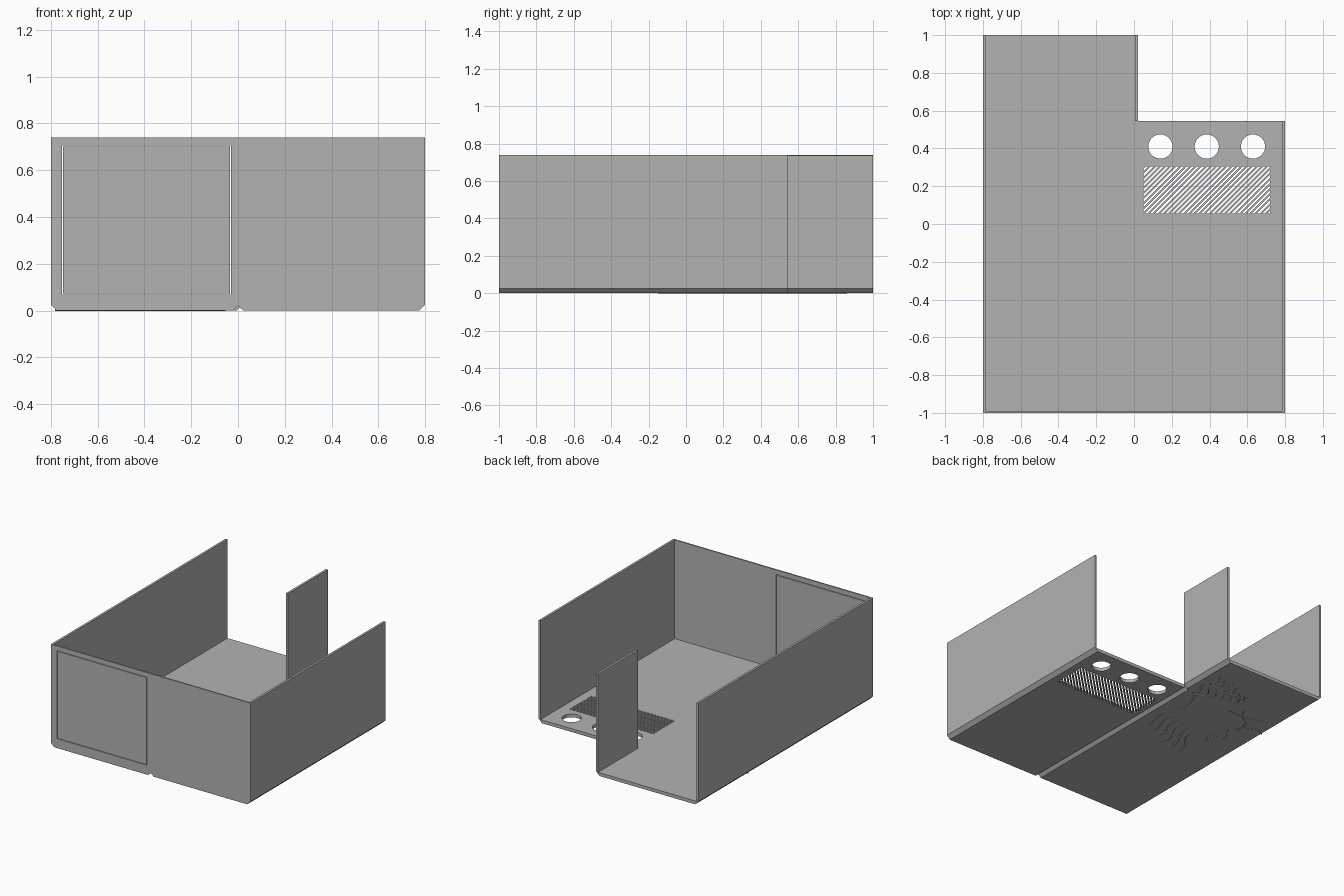
import bpy, bmesh, math
from mathutils import Vector

if "Cube" in bpy.data.objects:
    bpy.data.objects.remove(bpy.data.objects["Cube"])

TOP, WALL, FLOOR, CH = 0.74, 0.016, 0.024, 0.026
STEP = 0.545          # y where the case narrows

grey = bpy.data.materials.new("sheet grey")
grey.use_nodes = True
grey.diffuse_color = (0.45, 0.45, 0.45, 1)
grey.node_tree.nodes["Principled BSDF"].inputs["Base Color"].default_value = (0.45, 0.45, 0.45, 1)


def finish(name, bm):
    bmesh.ops.recalc_face_normals(bm, faces=bm.faces)
    me = bpy.data.meshes.new(name)
    bm.to_mesh(me)
    bm.free()
    me.materials.append(grey)
    ob = bpy.data.objects.new(name, me)
    bpy.context.collection.objects.link(ob)
    return ob


def prism(name, points, axis, a, b):
    """Extrude a 2D outline from a to b along y (xz outline) or z (xy outline)."""
    bm = bmesh.new()
    place = (lambda p: (p[0], a, p[1])) if axis == "y" else (lambda p: (p[0], p[1], a))
    face = bm.faces.new([bm.verts.new(place(p)) for p in points])
    out = bmesh.ops.extrude_face_region(bm, geom=[face])
    move = Vector((0, b - a, 0)) if axis == "y" else Vector((0, 0, b - a))
    bmesh.ops.translate(bm, vec=move, verts=[v for v in out["geom"] if isinstance(v, bmesh.types.BMVert)])
    return finish(name, bm)


def rect(x0, x1, y0, y1):
    return [(x0, y0), (x1, y0), (x1, y1), (x0, y1)]


def cut(target, cutter):
    cutter.hide_render = True
    mod = target.modifiers.new("cut", "BOOLEAN")
    mod.operation, mod.solver, mod.object = "DIFFERENCE", "EXACT", cutter
    bpy.context.view_layer.objects.active = target
    bpy.ops.object.modifier_apply(modifier=mod.name)
    bpy.data.objects.remove(cutter)


def channel(x0, x1, top0, top1, groove):
    """U-shaped cross-section with chamfered lower edges."""
    pts = [(x0, top0), (x0, CH), (x0 + CH, 0)]
    if groove:
        pts += [(-0.022, 0), (0, 0.021), (0.022, 0)]
    return pts + [(x1 - CH, 0), (x1, CH), (x1, top1), (x1 - WALL, top1),
                  (x1 - WALL, FLOOR), (x0 + WALL, FLOOR), (x0 + WALL, top0)]


# Folded sheet body: wide front part and narrow rear part
front_body = prism("front_body", channel(-0.8, 0.8, TOP, TOP, True), "y", -0.99, STEP)
prism("rear_body", channel(-0.8, 0.02, TOP, TOP - 0.005, False), "y", STEP, 1)

# Round ports and vent opening in the floor
for x in (0.14, 0.385, 0.63):
    ring = [(x + 0.064 * math.cos(i * math.tau / 48), 0.41 + 0.064 * math.sin(i * math.tau / 48))
            for i in range(48)]
    cut(front_body, prism("port_cutter", ring, "z", -0.1, 0.1))
VX0, VX1, VY0, VY1 = 0.05, 0.72, 0.055, 0.305
cut(front_body, prism("vent_cutter", rect(VX0, VX1, VY0, VY1), "z", -0.1, 0.1))

# Diagonal vent slats, trimmed to the opening
bm = bmesh.new()
pitch, rise = 0.027, VY1 - VY0
start = VX0 - rise
while start < VX1:
    part = bmesh.new()
    pts = [(start, VY0), (start + pitch / 2, VY0),
           (start + pitch / 2 + rise, VY1), (start + rise, VY1)]
    low = [part.verts.new((x, y, 0)) for x, y in pts]
    high = [part.verts.new((x, y, FLOOR)) for x, y in pts]
    part.faces.new(low)
    part.faces.new(high)
    for i in range(4):
        j = (i + 1) % 4
        part.faces.new((low[i], low[j], high[j], high[i]))
    for x, side in ((VX0, -1), (VX1, 1)):
        bmesh.ops.bisect_plane(part, geom=part.verts[:] + part.edges[:] + part.faces[:],
                               plane_co=(x, 0, 0), plane_no=(side, 0, 0), clear_outer=True)
        bmesh.ops.holes_fill(part, edges=[e for e in part.edges if e.is_boundary])
    tmp = bpy.data.meshes.new("slat")
    part.to_mesh(tmp)
    part.free()
    bm.from_mesh(tmp)
    bpy.data.meshes.remove(tmp)
    start += pitch
finish("vent_slats", bm)

# Front wall with a separate panel set in a hairline gap
outline = [(-0.8, TOP), (-0.8, CH), (-0.8 + CH, 0), (-0.022, 0), (0, 0.021), (0.022, 0),
           (0.8 - CH, 0), (0.8, CH), (0.8, TOP)]
front_wall = prism("front_wall", outline, "y", -1, -0.99)
cut(front_wall, prism("panel_cutter", rect(-0.752, -0.03, 0.068, 0.706), "y", -1.1, -0.9))
prism("front_panel", rect(-0.748, -0.034, 0.072, 0.702), "y", -1, -0.99)

# Shallow wavy ornament under the floor
ornament = bpy.data.curves.new("floor_ornament", "CURVE")
ornament.dimensions = "3D"
ornament.bevel_depth = 0.004
ornament.bevel_resolution = 1
ornament.materials.append(grey)


def stroke(points):
    sp = ornament.splines.new("POLY")
    sp.points.add(len(points) - 1)
    for p, (x, y) in zip(sp.points, points):
        p.co = (x, y, 0.002, 1)


def wave(a, b, swing, turns):
    a, b = Vector(a), Vector(b)
    side = Vector((a.y - b.y, b.x - a.x)).normalized()
    steps = [i / 24 for i in range(25)]
    stroke([tuple(a.lerp(b, t) + side * swing * math.sin(t * turns * math.pi)) for t in steps])


for i in range(6):
    wave((-0.07 - 0.06 * i, 0.52 + 0.02 * i), (-0.1 - 0.06 * i, 0.86 - 0.03 * i), 0.025, 4)   # curls
    wave((-0.1 - 0.08 * i, -0.05 - 0.02 * i), (-0.12 - 0.06 * i, 0.22 - 0.02 * i), 0.02, 2)   # folds
wave((-0.12, 0.25), (-0.1, 0.52), 0.04, 1)
wave((-0.5, 0.62), (-0.62, 0.34), 0.03, 2)
wave((-0.62, 0.34), (-0.55, 0.1), 0.04, 3)
wave((-0.4, 0.5), (-0.72, 0.56), 0.03, 1)
wave((-0.6, 0.42), (-0.78, 0.4), 0.02, 2)
bpy.context.collection.objects.link(bpy.data.objects.new("floor_ornament", ornament))
